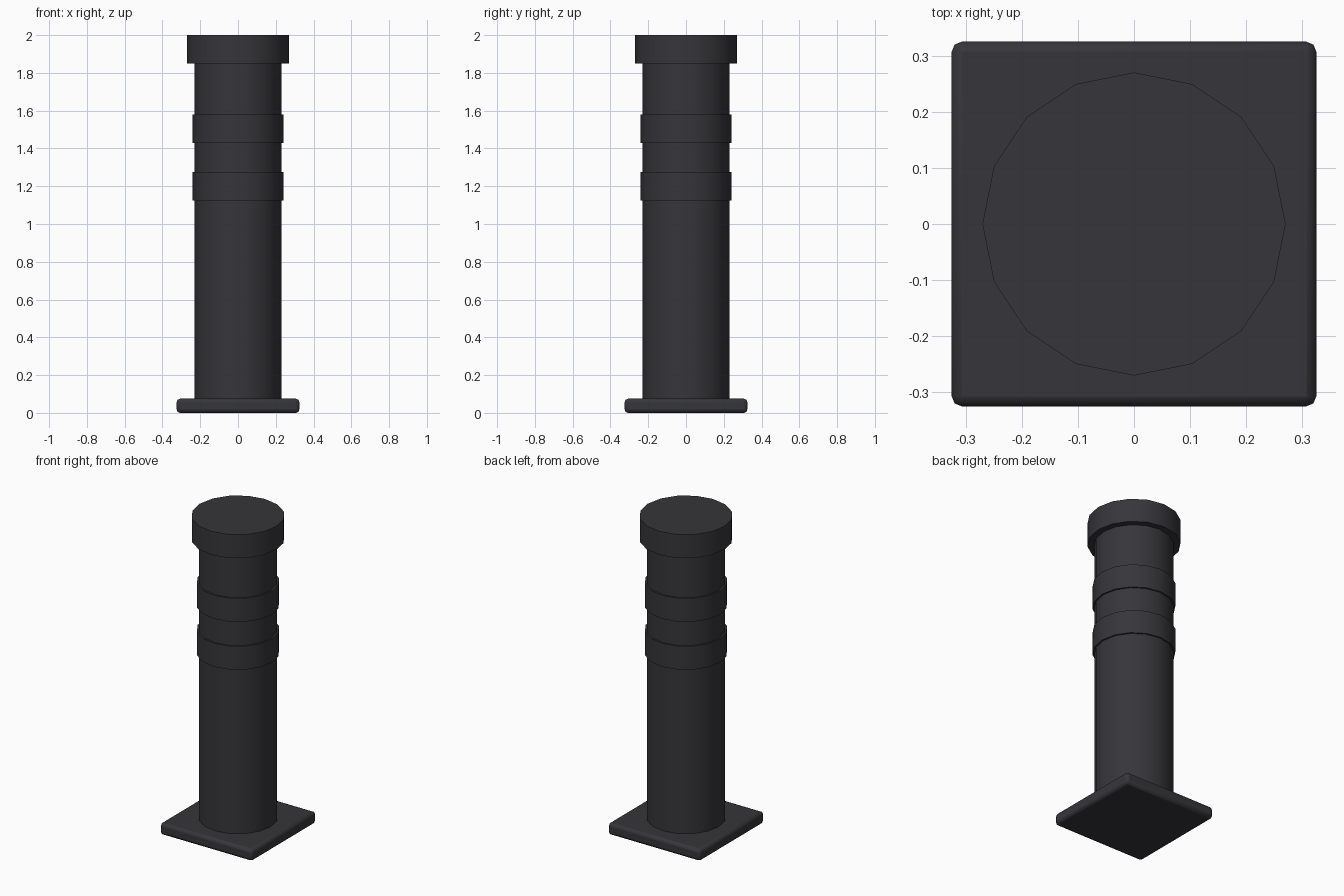
import bpy
import math

cube = bpy.data.objects.get("Cube")
if cube:
    bpy.data.objects.remove(cube, do_unlink=True)

charcoal = bpy.data.materials.new("charcoal")
charcoal.use_nodes = True
colour = (0.037, 0.036, 0.042, 1)
charcoal.diffuse_color = colour
charcoal.node_tree.nodes["Principled BSDF"].inputs["Base Color"].default_value = colour


def finish(name):
    obj = bpy.context.object
    obj.name = name
    obj.data.materials.append(charcoal)
    bpy.ops.object.shade_smooth_by_angle(angle=math.radians(40))
    return obj


def drum(name, radius, bottom, top):
    bpy.ops.mesh.primitive_cylinder_add(
        vertices=16, radius=radius, depth=top - bottom,
        location=(0, 0, (bottom + top) / 2))
    return finish(name)


# Square foot plate with softened edges
bpy.ops.mesh.primitive_cube_add(size=1, location=(0, 0, 0.04))
bpy.context.object.scale = (0.65, 0.65, 0.07)
bpy.ops.object.transform_apply(location=False, rotation=False, scale=True)
plate = finish("base_plate")
plate.location.z = 0.0375
plate.scale.z = 0.075 / 0.07
bevel = plate.modifiers.new("soft_edges", "BEVEL")
bevel.width = 0.018
bevel.segments = 2

# Post, raised bands and cap
drum("post", 0.23, 0.07, 1.86)
drum("lower_band", 0.24, 1.125, 1.275)
drum("upper_band", 0.24, 1.43, 1.58)
drum("cap", 0.27, 1.85, 2.0)
